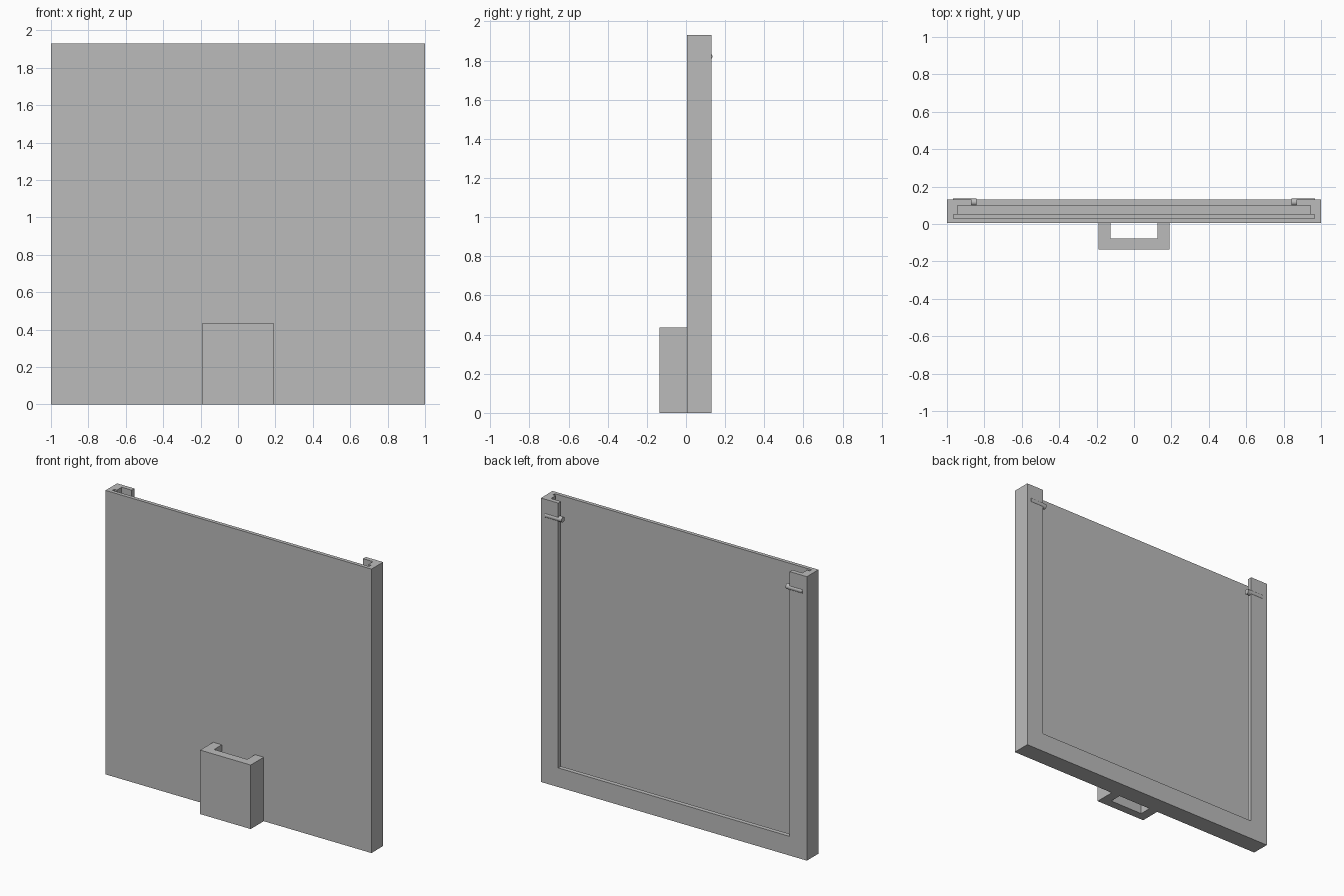
import bpy
import bmesh
from math import pi
from mathutils import Matrix

cube = bpy.data.objects.get("Cube")
if cube:
    bpy.data.objects.remove(cube, do_unlink=True)

grey = bpy.data.materials.new("plain grey")
grey.use_nodes = True
grey.diffuse_color = (0.5, 0.5, 0.5, 1)
grey.node_tree.nodes["Principled BSDF"].inputs["Base Color"].default_value = (0.5, 0.5, 0.5, 1)

HEIGHT = 1.93
FRONT, BACK = 0.005, 0.13      # depth limits of the frame
SLOT, POCKET, LIP = 0.03, 0.05, 0.1


def finish(name, bm):
    mesh = bpy.data.meshes.new(name)
    bm.to_mesh(mesh)
    bm.free()
    mesh.materials.append(grey)
    obj = bpy.data.objects.new(name, mesh)
    bpy.context.collection.objects.link(obj)
    return obj


def prism(name, outline, z0, z1):
    """Extrude an xy outline upward."""
    bm = bmesh.new()
    face = bm.faces.new([bm.verts.new((x, y, z0)) for x, y in outline])
    top = bmesh.ops.extrude_face_region(bm, geom=[face])["geom"]
    bmesh.ops.translate(bm, vec=(0, 0, z1 - z0),
                        verts=[v for v in top if isinstance(v, bmesh.types.BMVert)])
    bmesh.ops.recalc_face_normals(bm, faces=bm.faces)
    return finish(name, bm)


def box(name, x0, x1, y0, y1, z0, z1):
    return prism(name, [(x0, y0), (x1, y0), (x1, y1), (x0, y1)], z0, z1)


# Front skin and the sheet lying behind it
SKIN = 0.012
box("front_skin", -1, 1, FRONT, SKIN, 0, HEIGHT)
box("front_sheet", -0.965, 0.965, SKIN, SLOT, 0, HEIGHT)

# Bottom of the frame: a bar below the pocket, and the lip behind it
box("bottom_bar", -0.945, 0.945, POCKET, LIP, 0, 0.055)
box("bottom_lip", -0.87, 0.87, LIP, BACK, 0, 0.13)

# Thin underside that closes the slot
bm = bmesh.new()
corners = [(-0.965, SLOT), (-0.965, POCKET), (0.965, POCKET), (0.965, SLOT)]
bm.faces.new([bm.verts.new((x, y, 0)) for x, y in corners])
finish("slot_underside", bm)

# Side rails with stepped grooves, and the retaining pins near the top
for side, s in (("left", 1), ("right", -1)):
    rail = [(1, SKIN), (0.965, SKIN), (0.965, POCKET), (0.945, POCKET),
            (0.945, LIP), (0.87, LIP), (0.87, BACK), (1, BACK)]
    prism(side + "_rail", [(s * x, y) for x, y in rail], 0, HEIGHT)

    bm = bmesh.new()
    bmesh.ops.create_cone(bm, cap_ends=True, segments=24, radius1=0.018,
                          radius2=0.018, depth=0.125,
                          matrix=Matrix.Translation((s * 0.905, 0.117, 1.82))
                          @ Matrix.Rotation(pi / 2, 4, "Y"))
    pin = finish(side + "_pin", bm)
    bpy.ops.object.select_all(action="DESELECT")
    pin.select_set(True)
    bpy.context.view_layer.objects.active = pin
    bpy.ops.object.shade_smooth_by_angle()

# Open loop bracket on the front
bracket = [(-0.19, FRONT), (-0.19, -0.135), (0.19, -0.135), (0.19, FRONT),
           (0.125, FRONT), (0.125, -0.078), (-0.125, -0.078), (-0.125, FRONT)]
prism("front_bracket", bracket, 0, 0.435)
